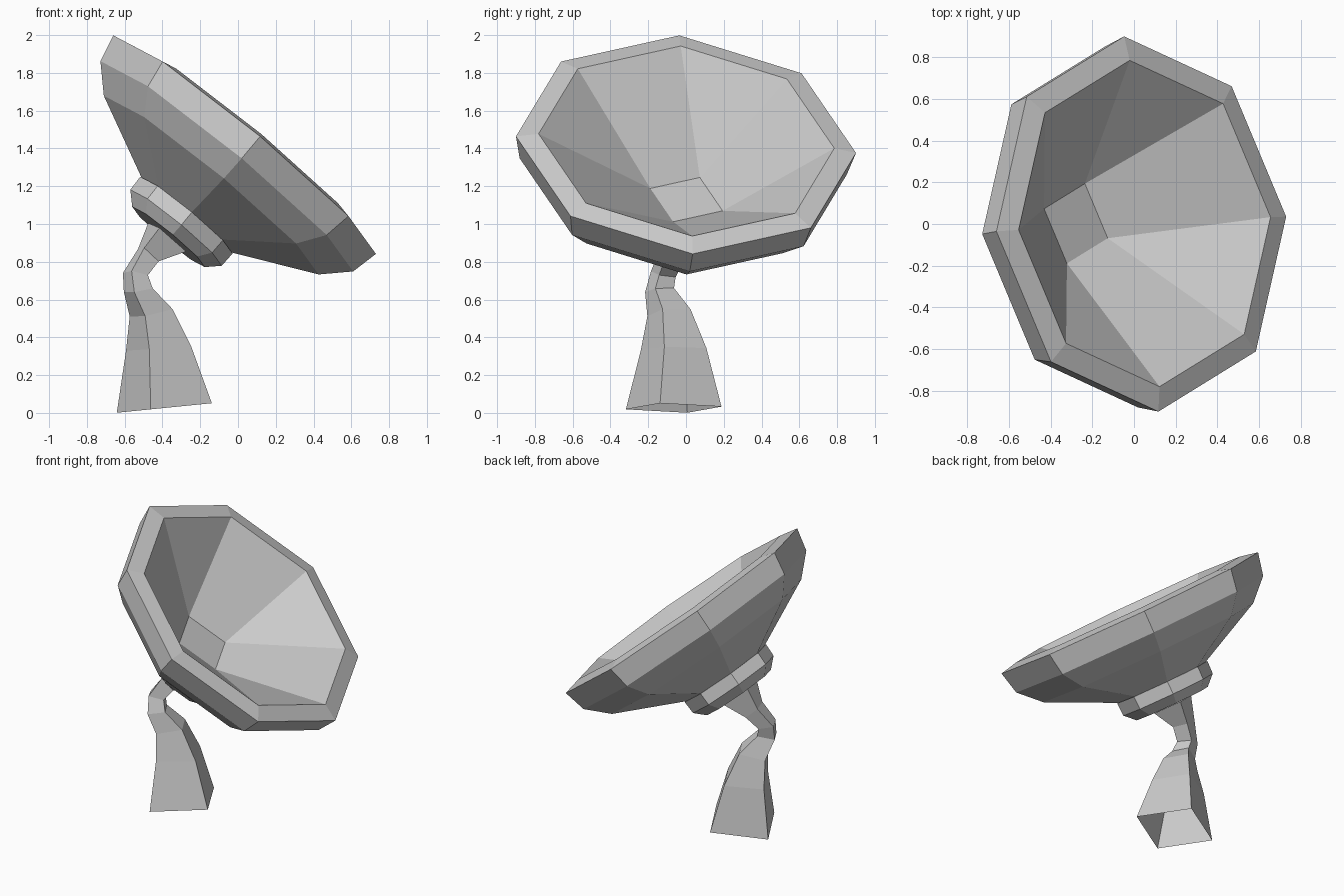
import bpy
from math import radians, cos, sin
from mathutils import Vector

if "Cube" in bpy.data.objects:
    bpy.data.objects.remove(bpy.data.objects["Cube"])

# Tilted dish frame: A and B lie in the rim plane, N is the pointing axis
C = Vector((0.035, 0, 1.42))
A = Vector((0.768, 0.039, -0.639)).normalized()
N = A.cross(Vector((-0.083, 0.995, -0.055))).normalized()
B = N.cross(A)


def ring(radius, depth, n=8, start=0.0, da=0.0, db=0.0):
    """Regular polygon around the dish axis at a given depth along it."""
    pts = []
    for i in range(n):
        t = radians(start + 360 * i / n)
        pts.append(C + N * depth + A * (da + radius * cos(t)) + B * (db + radius * sin(t)))
    return pts


def build(name, verts, faces):
    me = bpy.data.meshes.new(name)
    me.from_pydata(verts, [], faces)
    me.update()
    ob = bpy.data.objects.new(name, me)
    bpy.context.collection.objects.link(ob)
    return ob


def loft(rings):
    """Quads joining successive rings with equal point counts."""
    n = len(rings[0])
    verts = [p for r in rings for p in r]
    faces = [(k * n + i, k * n + (i + 1) % n, (k + 1) * n + (i + 1) % n, (k + 1) * n + i)
             for k in range(len(rings) - 1) for i in range(n)]
    return verts, faces


# Dish: octagonal shell from the back outwards to the inner rim
shell = [(0.30, -0.49), (0.74, -0.279), (0.871, -0.149), (0.905, 0.0), (0.787, 0.025)]
verts, faces = loft([ring(r, d) for r, d in shell])
inner, sq = len(verts) - 8, len(verts)
# Square dish floor; each corner fans to two rim points
verts += ring(0.205, -0.422, 4, 67.5, -0.055, 0.045)
faces.append((sq, sq + 1, sq + 2, sq + 3))
for k in range(4):
    a, b, c = (inner + (2 * k + j) % 8 for j in (1, 2, 3))
    faces.append((a, b, sq + k))
    faces.append((b, c, sq + (k + 1) % 4, sq + k))
build("dish", verts, faces)

# Hub: chamfered octagonal plate behind the dish
verts, faces = loft([ring(r, d) for r, d in ((0.25, -0.636), (0.315, -0.573), (0.318, -0.486))])
faces += [tuple(range(7, -1, -1)), tuple(range(16, 24))]
build("hub_plate", verts, faces)

# Pedestal: square sections following a bent path (centre, half diagonal, axis)
path = [
    ((-0.39, -0.065, 0.026), 0.263, (-0.1, 0, 1)),
    ((-0.42, -0.065, 0.34), 0.18, (-0.06, 0, 1)),
    ((-0.46, -0.09, 0.53), 0.12, (-0.2, -0.1, 1)),
    ((-0.528, -0.14, 0.65), 0.08, (-0.15, -0.1, 1)),
    ((-0.543, -0.12, 0.735), 0.07, (0.15, 0.2, 1)),
    ((-0.475, -0.075, 0.835), 0.075, (0.63, 0.25, 0.74)),
    ((-0.375, -0.065, 0.93), 0.14, N),
]
sections = []
for centre, r, axis in path:
    n = Vector(axis).normalized()
    u = Vector((0.505, -0.145, 0.05))
    u = (u - n * u.dot(n)).normalized()
    v = n.cross(u)
    sections.append([Vector(centre) + d * r for d in (u, v, -u, -v)])
build("pedestal", *loft(sections))
